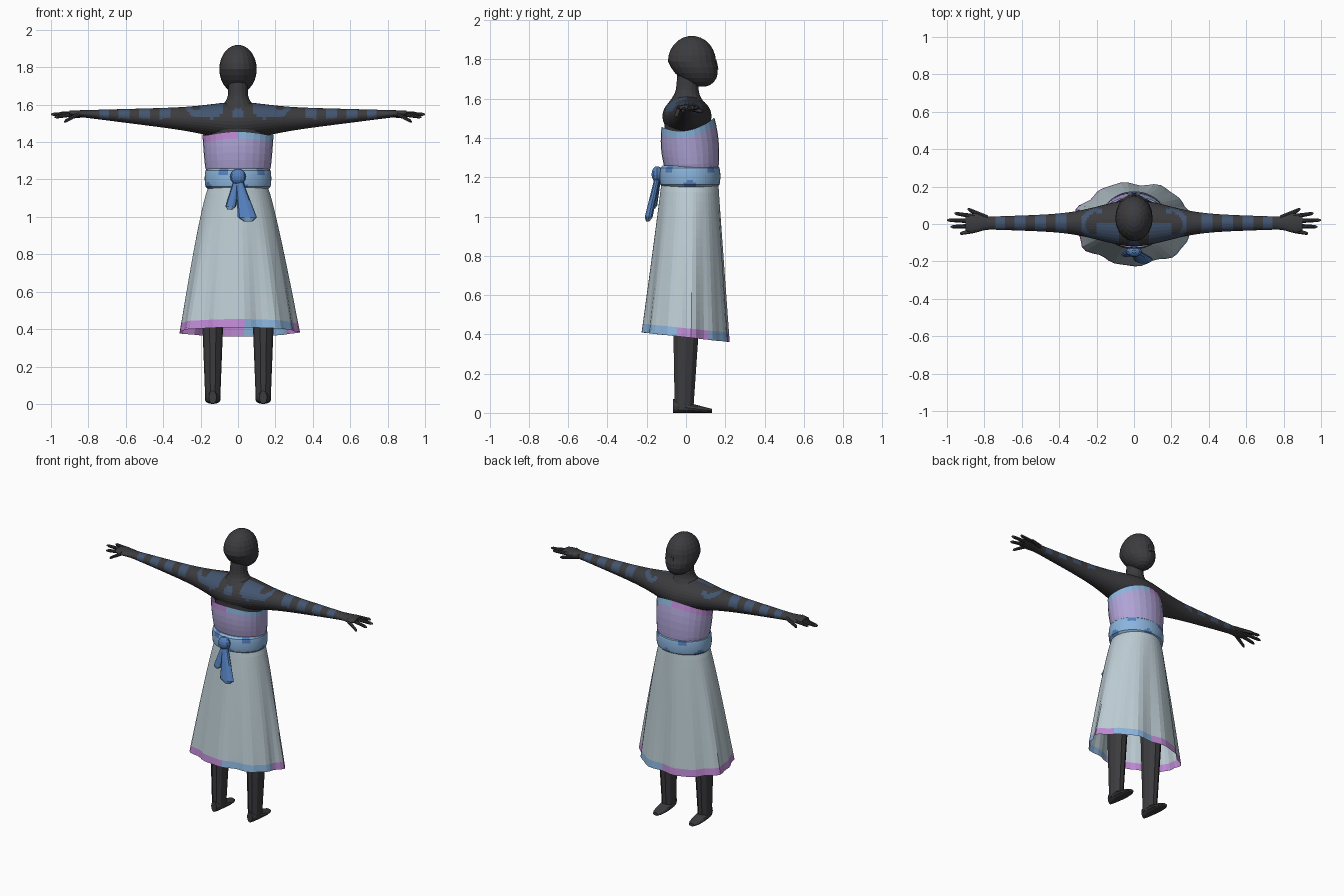
import bpy, bmesh
from math import sin, cos, pi, exp, sqrt, hypot, atan2

cube = bpy.data.objects.get("Cube")
if cube:
    bpy.data.objects.remove(cube, do_unlink=True)


def material(name, *rgb):
    mat = bpy.data.materials.new(name)
    mat.use_nodes = True
    mat.diffuse_color = (*rgb, 1)
    mat.node_tree.nodes["Principled BSDF"].inputs["Base Color"].default_value = (*rgb, 1)
    return mat


charcoal = material("charcoal", .045, .045, .05)
slate = material("slate blue", .055, .09, .16)
lavender = material("lavender", .43, .37, .67)
orchid = material("orchid", .52, .25, .66)
sky = material("sky blue", .26, .46, .72)
deep_blue = material("deep blue", .09, .22, .52)
pale_grey = material("pale blue grey", .5, .6, .65)


def steps(count, start=0, end=1):
    return [start + (end - start) * i / count for i in range(count + 1)]


def bell(distance, width):
    return exp(-(distance / width) ** 2)


def loft(name, axis, rows, materials, sides=16, rule=None, warp=None, caps=True):
    """Skin elliptical rings; a row is (position, centre, centre, radius, radius)."""
    bm = bmesh.new()
    rings = []
    for position, centre_u, centre_v, radius_u, radius_v in rows:
        ring = []
        for i in range(sides):
            angle = 2 * pi * i / sides
            u = centre_u + radius_u * cos(angle)
            v = centre_v + radius_v * sin(angle)
            point = {"x": (position, u, v), "y": (u, position, v), "z": (u, v, position)}[axis]
            ring.append(bm.verts.new(warp(*point, angle) if warp else point))
        rings.append(ring)
    for low, high in zip(rings, rings[1:]):
        for i in range(sides):
            j = (i + 1) % sides
            bm.faces.new((low[i], low[j], high[j], high[i]))
    if caps:
        bm.faces.new(rings[0])
        bm.faces.new(rings[-1])
    bmesh.ops.recalc_face_normals(bm, faces=bm.faces)
    if rule:
        for face in bm.faces:
            face.material_index = rule(face.calc_center_median())
    mesh = bpy.data.meshes.new(name)
    bm.to_mesh(mesh)
    bm.free()
    for mat in materials:
        mesh.materials.append(mat)
    bpy.context.collection.objects.link(bpy.data.objects.new(name, mesh))


def limb(name, axis, start, end, materials, rule=None):
    """Taper from the start row to the end row, with a rounded tip."""
    rows = []
    for t in (0, .5, .9, 1):
        p, u, v, ru, rv = [a + (b - a) * t for a, b in zip(start, end)]
        tip = .4 if t == 1 else 1
        rows.append((p, u, v, ru * tip, rv * tip))
    loft(name, axis, rows, materials, 10, rule)


# Shoulders and arms: one skin from hand to hand, with painted markings
def arm_row(x):
    out = abs(x)
    depth = .06 - .033 * out + .065 * bell(out, .25) + .02 * bell(out - .86, .05)
    height = .083 - .077 * out + .022 * bell(out, .2)
    return x, .005, 1.51 + .05 * out, depth, height


def markings(c):
    out = abs(c.x)
    nape = c.y < 0 and hypot(out, c.z - 1.555) < .03
    blade = c.y < 0 and hypot(out - .14, c.z - 1.59) < .065
    cap = c.z > 1.54 and out > .17 and .06 < hypot(out - .2, c.y) < .085
    band = c.z > 1.525 and .36 < out < .76 and (out - .36) % .11 < .055
    return int(nape or blade or cap or band)


loft("shoulders_and_arms", "x", [arm_row(x) for x in steps(180, -.9, .9)],
     [charcoal, slate], 32, markings)

for side, s in (("left", 1), ("right", -1)):
    # Fingers fan out from the palm
    for i, (finger, reach) in enumerate((("index", .96), ("middle", 1), ("ring", .98), ("little", .93))):
        limb(f"{side}_{finger}_finger", "x", (s * .85, .04 - .025 * i, 1.553, .013, .013),
             (s * reach, .057 - .036 * i, 1.553 - .005 * i * i, .009, .009), [charcoal])
    limb(f"{side}_thumb", "x", (s * .78, .03, 1.55, .016, .014), (s * .89, .08, 1.535, .01, .01), [charcoal])

    # Legs and feet
    x = .135 * s
    limb(f"{side}_leg", "z", (.02, x, -.01, .04, .05), (.8, x, .01, .07, .085), [charcoal])
    foot = []
    for t in steps(8):
        height = .036 - .026 * t
        foot.append((.2 * t - .067, x, height, .02 + .022 * sqrt(abs(sin(pi * t))), height))
    loft(f"{side}_foot", "y", foot, [charcoal], 12)

# Head: an egg whose lower half slides forward into the jaw
head = []
for t in steps(12, -pi / 2 + .15, pi / 2 - .15):
    rise, size = sin(t), cos(t)
    head.append((1.79 + .13 * rise, 0, .03 + .05 * max(0, -rise), .1 * size, .122 * size))
loft("head", "z", head, [charcoal], 20)
limb("nose", "z", (1.8, 0, .148, .009, .007), (1.745, 0, .153, .018, .014), [charcoal])
limb("lips", "x", (-.025, .14, 1.712, .008, .008), (.025, .14, 1.712, .008, .008), [charcoal])

# Neck flaring into the shoulders, and the chest inside the bodice
loft("neck", "z", [(z, 0, .07 * (z - 1.56), .052 + .055 * bell(z - 1.56, .05), .056 + .04 * bell(z - 1.56, .05))
                   for z in steps(8, 1.56, 1.73)], [charcoal])
loft("chest", "z", [(1.2, 0, .025, .15, .125), (1.47, 0, .01, .165, .12)], [charcoal], 24)


# Bodice with a curved top edge and a two-colour trim
def bodice_top(y):
    across = y / .14
    return 1.437 + .045 * across * across + .018 * across


def bodice_warp(x, y, z, angle):
    return x, y, 1.23 + z * (bodice_top(y) - 1.23)


def bodice_colour(c):
    if bodice_top(c.y) - c.z > .03:
        return 0
    return 2 if c.x > .02 else 1


loft("bodice", "z", [(t, 0, .03 - .02 * t, .165 + .025 * sqrt(t), .135 + .012 * sin(pi * t)) for t in steps(6)],
     [lavender, orchid, sky], 28, bodice_colour, bodice_warp, False)


# Sash with scalloped patches on alternating edges
def sash_colour(c):
    turn = atan2(c.y - .02, c.x) * 9 / (2 * pi)
    edge = 1.25 if round(turn) % 2 else 1.155
    return int(hypot(.11 * (turn - round(turn)), c.z - edge) < .03)


sash = []
for t in steps(9):
    bulge = abs(sin(pi * t)) ** .25
    sash.append((1.15 + .11 * t, 0, .02, .162 + .016 * bulge, .138 + .017 * bulge))
loft("sash", "z", sash, [sky, deep_blue], 60, sash_colour)

# Knot and hanging tails with pale ends
knot = [(1.215 + .042 * sin(t), 0, -.147, .042 * cos(t), .03 * cos(t)) for t in steps(6, -1.3, 1.3)]
loft("sash_knot", "z", knot, [deep_blue], 10)
limb("long_sash_tail", "z", (1.2, .005, -.145, .018, .015), (.975, .055, -.195, .055, .022),
     [deep_blue, sky], lambda c: int(c.z < .99))
limb("short_sash_tail", "z", (1.2, -.005, -.14, .016, .014), (1.04, -.043, -.164, .03, .016),
     [deep_blue, sky], lambda c: int(c.z < 1.05))


# Pleated skirt, longer towards +y, with a two-colour hem
def pleat(x, y, drop, angle):
    wave = 1 + drop * (.035 * sin(7 * angle + .6) + .025 * sin(12 * angle))
    return x * wave, y * wave, 1.17 - .785 * drop - .11 * y * drop


def hem_colour(c):
    if c.z + .11 * c.y > .43:
        return 0
    return 2 if c.x > .03 and abs(c.y - .035) > .085 else 1


loft("skirt", "z", [(t, 0, .02 - .02 * t, .155 + .16 * t ** .8, .145 + .075 * t) for t in steps(17)],
     [pale_grey, orchid, sky], 56, hem_colour, pleat, False)
